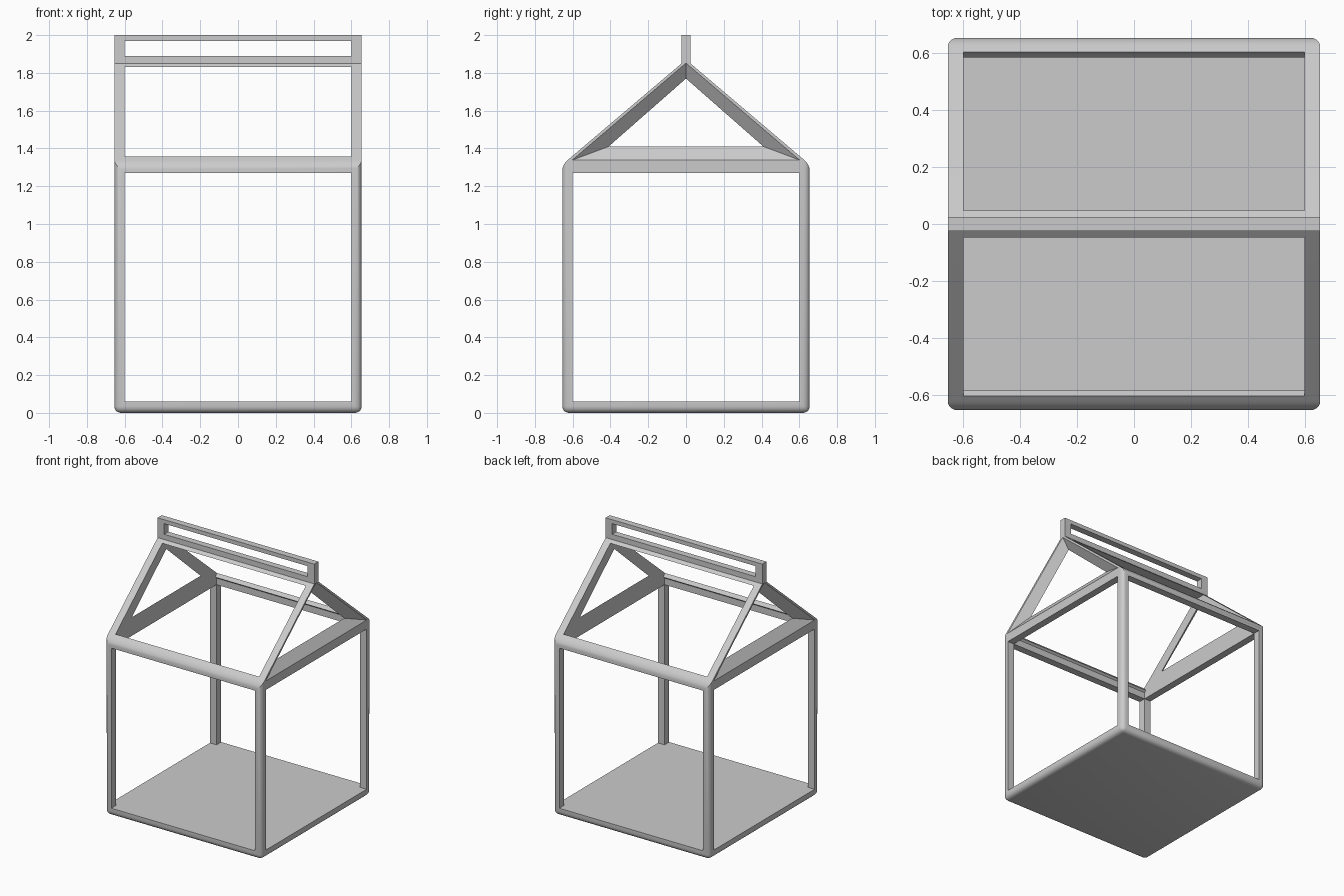
import bpy, bmesh, math

if "Cube" in bpy.data.objects:
    bpy.data.objects.remove(bpy.data.objects["Cube"])

def finish(bm, name):
    bmesh.ops.recalc_face_normals(bm, faces=bm.faces[:])
    me = bpy.data.meshes.new(name)
    bm.to_mesh(me)
    bm.free()
    ob = bpy.data.objects.new(name, me)
    bpy.context.collection.objects.link(ob)
    return ob

def loft(name, rings, bevel=None):
    """Join (x, [(y, z), ...]) sections into a closed solid."""
    bm = bmesh.new()
    vs = [[bm.verts.new((x, y, z)) for y, z in pts] for x, pts in rings]
    n = len(vs[0])
    bm.faces.new(vs[0])
    bm.faces.new(vs[-1][::-1])
    for a, b in zip(vs, vs[1:]):
        for i in range(n):
            bm.faces.new((a[i], a[(i + 1) % n], b[(i + 1) % n], b[i]))
    if bevel:
        # round everything but the sloping rake edges and ridge
        es = [e for e in bm.edges
              if max(v.co.z for v in e.verts) < 1.5]
        bmesh.ops.bevel(bm, geom=es, offset=bevel, segments=5, profile=0.5,
                        affect='EDGES', clamp_overlap=True)
    return finish(bm, name)

def prism(name, pts, hx, bevel=None):
    return loft(name, [(-hx, pts), (hx, pts)], bevel)

def rect(hy, z0, z1):
    return [(-hy, z0), (hy, z0), (hy, z1), (-hy, z1)]

def cut(ob, cutter):
    m = ob.modifiers.new("cut", 'BOOLEAN')
    m.operation, m.solver, m.object = 'DIFFERENCE', 'EXACT', cutter
    bpy.context.view_layer.objects.active = ob
    bpy.ops.object.modifier_apply(modifier=m.name)
    bpy.data.objects.remove(cutter)

W, I = 0.655, 0.6      # outer and inner half widths

# carton frame: gabled solid, hollowed and opened on its sides
frame = prism("carton_frame",
              [(-W, 0), (W, 0), (W, 1.318), (0, 1.87), (-W, 1.318)], W, 0.035)
half = [(I, 0.06), (I, 1.32), (0.06, 1.78), (0.06, 1.83)]
cut(frame, prism("cavity", half + [(-y, z) for y, z in half[::-1]], I))
cut(frame, prism("side_windows", rect(I, 0.06, 1.27), 1))
cut(frame, prism("front_back_windows", rect(1, 0.06, 1.27), I))

for s in (-1, 1):
    # roof panel opening
    roof = [(0.055, 1.95), (0.055, 1.6), (0.585, 1.332), (0.625, 1.38), (0.3, 1.95)]
    cut(frame, prism("roof_window", [(s * y, z) for y, z in roof], I))
    # gable opening, folding inwards
    inner = [(-0.41, 1.41), (0.41, 1.41), (0, 1.77)]
    outer = [(-0.61, 1.335), (0.61, 1.335), (0, 1.855)]
    cut(frame, loft("gable_window",
                    [(s * 0.5, inner), (s * I, inner), (s * 0.657, outer)]))

# upright top fin with a long slot
fin = prism("top_fin", rect(0.025, 1.85, 2.0), W)
cut(fin, prism("fin_slot", rect(0.2, 1.89, 1.97), I))

for ob in (frame, fin):
    bpy.ops.object.select_all(action='DESELECT')
    ob.select_set(True)
    bpy.context.view_layer.objects.active = ob
    bpy.ops.object.shade_smooth_by_angle(angle=math.radians(25))
